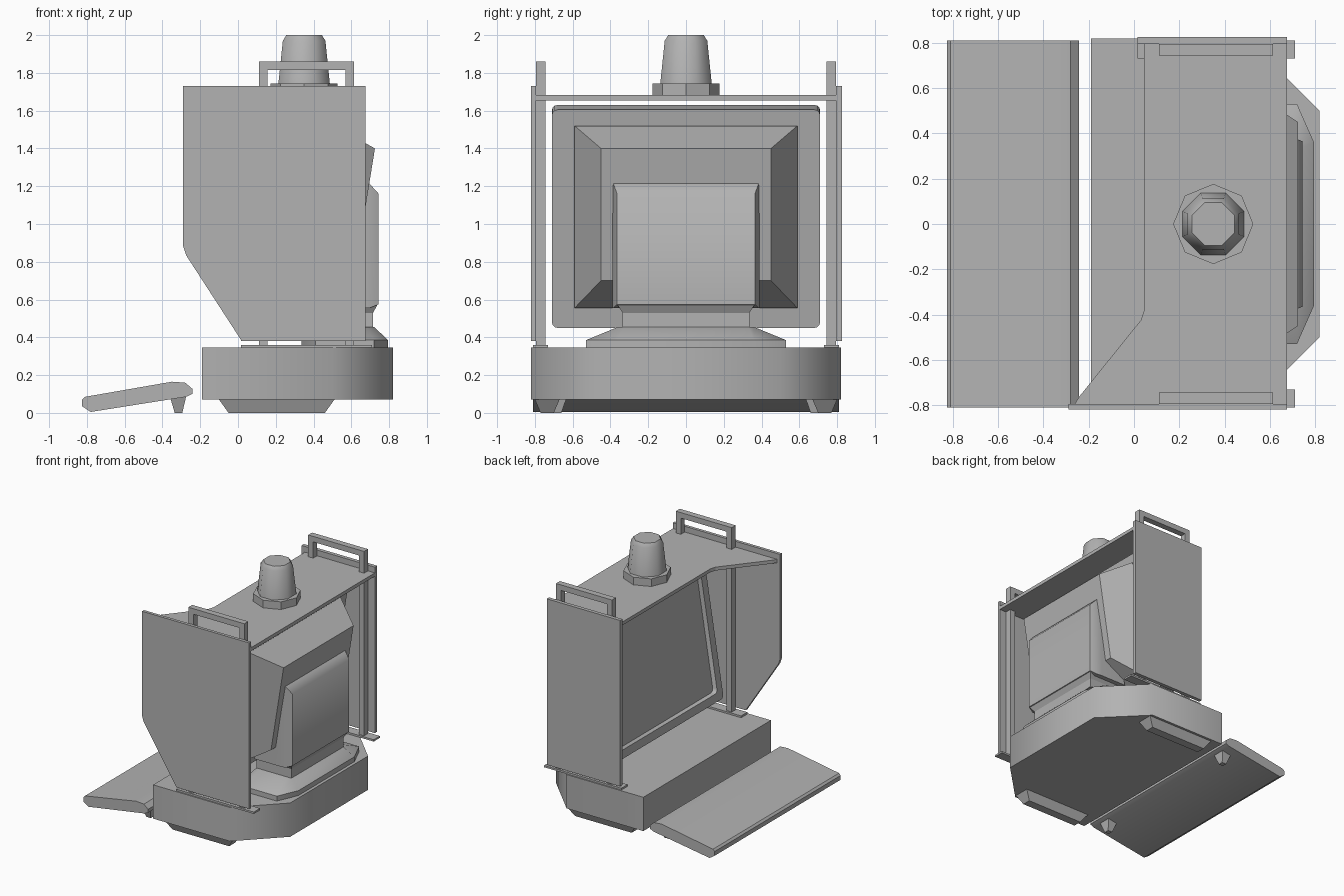
import bpy, bmesh, math
from mathutils import Matrix

if "Cube" in bpy.data.objects:
    bpy.data.objects.remove(bpy.data.objects["Cube"])

grey = bpy.data.materials.new("plain grey")
grey.diffuse_color = (0.45, 0.45, 0.45, 1)
grey.use_nodes = True
grey.node_tree.nodes["Principled BSDF"].inputs["Base Color"].default_value = grey.diffuse_color


def loft(name, rings, smooth=0, matrix=None):
    """Skin a list of equal-length rings and cap both ends."""
    bm = bmesh.new()
    vs = [[bm.verts.new(p) for p in ring] for ring in rings]
    n = len(vs[0])
    for a, b in zip(vs, vs[1:]):
        for i in range(n):
            j = (i + 1) % n
            bm.faces.new((a[i], a[j], b[j], b[i]))
    bm.faces.new(vs[0][::-1])
    bm.faces.new(vs[-1])
    bmesh.ops.recalc_face_normals(bm, faces=bm.faces)
    if matrix:
        bm.transform(matrix)
    mesh = bpy.data.meshes.new(name)
    bm.to_mesh(mesh)
    bm.free()
    mesh.materials.append(grey)
    ob = bpy.data.objects.new(name, mesh)
    bpy.context.collection.objects.link(ob)
    if smooth:
        bpy.ops.object.select_all(action='DESELECT')
        ob.select_set(True)
        bpy.context.view_layer.objects.active = ob
        bpy.ops.object.shade_smooth_by_angle(angle=math.radians(smooth))
    return ob


def plan(pts, z):
    return [(x, y, z) for x, y in pts]


def side(pts, y):
    return [(x, y, z) for x, z in pts]


def rect(x0, x1, y0, y1):
    return [(x0, y0), (x1, y0), (x1, y1), (x0, y1)]


def box(name, x0, x1, y0, y1, z0, z1):
    r = rect(x0, x1, y0, y1)
    return loft(name, [plan(r, z0), plan(r, z1)])


def upright(hy, z0, z1, x0, x1):
    """Rectangle facing x; x0 at its bottom edge and x1 at its top."""
    return [(x0, -hy, z0), (x0, hy, z0), (x1, hy, z1), (x1, -hy, z1)]


def rounded(x, hy, hz, r):
    pts = []
    for k, (sy, sz) in enumerate([(1, 1), (-1, 1), (-1, -1), (1, -1)]):
        for s in range(4):
            a = math.radians(90 * k + 30 * s)
            pts.append((x, sy * (hy - r) + r * math.cos(a),
                        sz * (hz - r) + r * math.sin(a)))
    return pts


def octagon(cx, r, z, turn):
    return [(cx + r * math.cos(turn + k * math.pi / 4),
             r * math.sin(turn + k * math.pi / 4), z) for k in range(8)]


# Base with two cut back corners
foot = [(-0.19, -0.82), (0.5, -0.82), (0.82, -0.5),
        (0.82, 0.5), (0.5, 0.82), (-0.19, 0.82)]
loft("base", [plan(foot, 0.07), plan(foot, 0.345)], 50)

# Keyboard slab
keys = [(-0.825, 0.035), (-0.78, 0.005), (-0.275, 0.085), (-0.242, 0.1),
        (-0.242, 0.128), (-0.28, 0.16), (-0.35, 0.165), (-0.81, 0.085),
        (-0.825, 0.07)]
loft("keyboard", [side(keys, -0.81), side(keys, 0.81)], 35)

# Tapered feet, posts, handles and runners on both sides
for s, tag in ((-1, "front"), (1, "back")):
    loft("base_foot_" + tag, [
        plan(rect(-0.05, 0.46, s * 0.70, s * 0.77), 0),
        plan(rect(-0.10, 0.51, s * 0.67, s * 0.80), 0.07)])
    loft("keyboard_foot_" + tag, [
        plan(rect(-0.335, -0.295, s * 0.66, s * 0.70), 0),
        plan(rect(-0.36, -0.275, s * 0.63, s * 0.73), 0.085)])
    box("runner_" + tag, 0.015, 0.71, s * 0.73, s * 0.81, 0.345, 0.36)
    for i, x in enumerate((0.11, 0.568)):
        box(f"post_{tag}_{i}", x, x + 0.045, s * 0.745, s * 0.795, 0.36, 1.815)
    box("handle_" + tag, 0.11, 0.613, s * 0.745, s * 0.795, 1.815, 1.86)

# Side panels: deep one in front, short one behind
deep = [(-0.29, 1.73), (0.675, 1.73), (0.675, 0.38), (0.02, 0.38),
        (-0.275, 0.835), (-0.29, 0.88)]
loft("side_panel_front", [side(deep, -0.82), side(deep, -0.795)])
box("side_panel_back", 0.015, 0.675, 0.795, 0.825, 0.38, 1.73)

# Top plate with a wing toward the deep panel
roof = [(0.675, -0.795), (0.675, 0.795), (0.045, 0.795), (0.045, -0.38),
        (0.03, -0.425), (-0.24, -0.76), (-0.262, -0.795)]
loft("top_plate", [plan(roof, 1.655), plan(roof, 1.683)])

# Beacon on the top plate
loft("beacon_collar", [octagon(0.35, 0.177, 1.683, 0),
                       octagon(0.35, 0.177, 1.745, 0)])
t = math.pi / 8
loft("beacon", [octagon(0.35, 0.15, 1.72, t), octagon(0.35, 0.122, 1.97, t),
                octagon(0.35, 0.102, 2.0, t)], 50)

# Tilted screen frame with a sunken screen
tilt = Matrix.Translation((0.33, 0, 1.04)) @ Matrix.Rotation(math.radians(9.1), 4, 'Y')
loft("screen_frame", [rounded(0.08, 0.71, 0.585, 0.03),
                      rounded(-0.08, 0.71, 0.585, 0.03),
                      rounded(-0.08, 0.645, 0.52, 0.03),
                      rounded(-0.05, 0.635, 0.51, 0.03)], 35, tilt)

# Tapered housing behind the screen and the rear unit on it
loft("housing", [upright(0.59, 0.555, 1.52, 0.355, 0.51),
                 upright(0.45, 0.70, 1.40, 0.612, 0.725)])
loft("rear_unit", [upright(0.39, 0.555, 1.24, 0.42, 0.55),
                   upright(0.39, 0.555, 1.235, 0.65, 0.65),
                   upright(0.385, 0.555, 1.215, 0.695, 0.695),
                   upright(0.365, 0.575, 1.16, 0.745, 0.745)], 50)

# Neck and pedestal
loft("neck", [plan(rect(0.4, 0.715, -0.335, 0.335), 0.44),
              plan(rect(0.4, 0.715, -0.335, 0.335), 0.53),
              plan(rect(0.4, 0.74, -0.365, 0.365), 0.575)])


def pedestal_ring(x0, x1, cx, hy, cy, z):
    return plan([(x0, -cy), (x0 + cx, -hy), (x1 - cx, -hy), (x1, -cy),
                 (x1, cy), (x1 - cx, hy), (x0 + cx, hy), (x0, cy)], z)


loft("pedestal", [pedestal_ring(0.335, 0.795, 0.075, 0.53, 0.36, 0.345),
                  pedestal_ring(0.335, 0.795, 0.075, 0.53, 0.36, 0.385),
                  pedestal_ring(0.40, 0.72, 0.04, 0.36, 0.33, 0.455)], 40)
